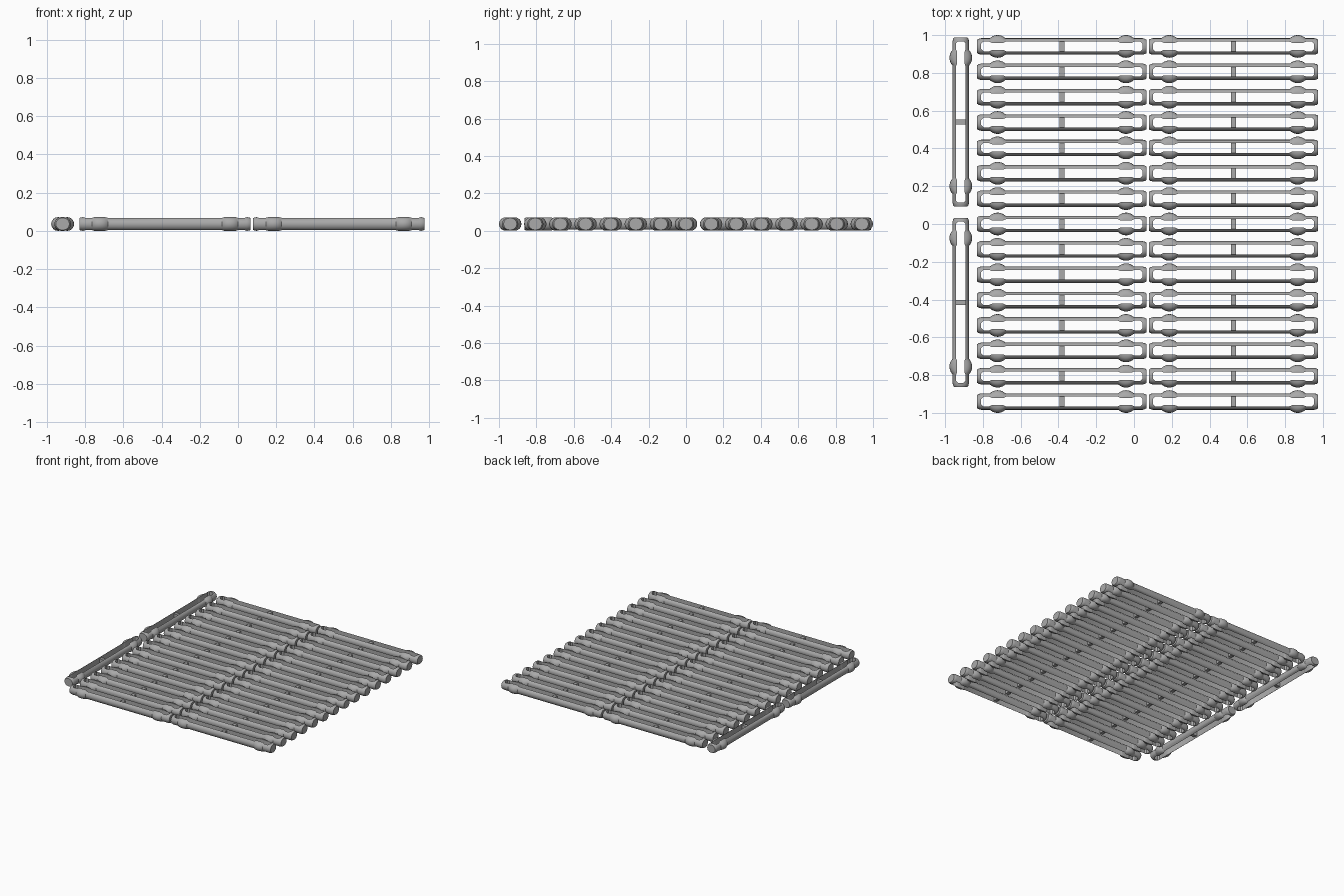
import bpy, bmesh, math

if "Cube" in bpy.data.objects:
    bpy.data.objects.remove(bpy.data.objects["Cube"])

HALF_LEN, HALF_W, H = 0.448, 0.0435, 0.072   # link half length, half width, height
KNOB_X, KNOB_R = 0.34, 0.06                  # side bulges near both ends
SLOT_X, SLOT_W, SLOT_KNOB = 0.427, 0.026, 0.019

grey = bpy.data.materials.new("grey metal")
grey.diffuse_color = (0.4, 0.4, 0.4, 1)
grey.use_nodes = True
grey.node_tree.nodes["Principled BSDF"].inputs["Base Color"].default_value = grey.diffuse_color


def half_width(x):
    d = abs(abs(x) - KNOB_X)
    knob = math.sqrt(KNOB_R ** 2 - d * d) if d < KNOB_R else 0
    return max(HALF_W, knob)


def section(x, w, r):
    """Rounded bar section: flat top and bottom, half-round sides."""
    pts = []
    for side, start in ((1, -90), (-1, 90)):
        for i in range(9):
            a = math.radians(start + i * 22.5)
            pts.append((x, side * (w - r) + r * math.cos(a), H / 2 + r * math.sin(a)))
    return pts


def new_object(name, bm):
    bmesh.ops.recalc_face_normals(bm, faces=bm.faces)
    me = bpy.data.meshes.new(name)
    bm.to_mesh(me)
    bm.free()
    me.materials.append(grey)
    ob = bpy.data.objects.new(name, me)
    bpy.context.collection.objects.link(ob)
    return ob


# Link body: sections lofted along x, with chamfered ends and bulges
knob = [KNOB_X + 0.0413 * i / 5 for i in range(-5, 6)]
pos = [(0, 0)] + [(x, 0) for x in knob] + [(0.428, 0), (0.441, 0.007), (HALF_LEN, 0.016)]
stations = [(-x, c) for x, c in reversed(pos[1:])] + pos
bm = bmesh.new()
rings = []
for x, c in stations:
    r = H / 2 - c * 0.3
    rings.append([bm.verts.new(p) for p in section(x, half_width(x) - c * 0.5, r)])
for a, b in zip(rings, rings[1:]):
    n = len(a)
    for i in range(n):
        j = (i + 1) % n
        bm.faces.new((a[i], a[j], b[j], b[i]))
bm.faces.new(rings[0])
bm.faces.new(rings[-1])
link = new_object("link", bm)

# Slot cutter: long rounded opening, narrower between the bulges
upper = [(SLOT_X, SLOT_W - 0.012), (SLOT_X - 0.012, SLOT_W), (KNOB_X + 0.045, SLOT_W),
         (KNOB_X + 0.03, SLOT_KNOB), (KNOB_X - 0.03, SLOT_KNOB), (KNOB_X - 0.045, SLOT_W)]
upper += [(-x, y) for x, y in reversed(upper)]
outline = upper + [(x, -y) for x, y in reversed(upper)]
bm = bmesh.new()
base = bm.faces.new([bm.verts.new((x, y, -0.1)) for x, y in outline])
top = bmesh.ops.extrude_face_region(bm, geom=[base])["geom"]
bmesh.ops.translate(bm, vec=(0, 0, 0.3), verts=[v for v in top if isinstance(v, bmesh.types.BMVert)])
cutter = new_object("slot_cutter", bm)
cutter.hide_render = True

mod = link.modifiers.new("slot", "BOOLEAN")
mod.operation, mod.solver, mod.object = "DIFFERENCE", "EXACT", cutter
bpy.context.view_layer.objects.active = link
link.select_set(True)
bpy.ops.object.modifier_apply(modifier="slot")
bpy.data.objects.remove(cutter)

# Crossbar in the middle of the slot
bm = bmesh.new()
bm.from_mesh(link.data)
bar = bmesh.ops.create_cube(bm, size=1)["verts"]
bmesh.ops.scale(bm, vec=(0.027, 0.056, 0.036), verts=bar)
bmesh.ops.translate(bm, vec=(0, 0, H / 2), verts=bar)
bm.to_mesh(link.data)
bm.free()
bpy.ops.object.shade_smooth_by_angle(angle=math.radians(30))


def place(name, x, y, turn=0):
    ob = link.copy()
    ob.name = name
    ob.location = (x, y, 0)
    ob.rotation_euler.z = turn
    bpy.context.collection.objects.link(ob)


# Two columns of fifteen links, and two turned links along the left side
for row in range(15):
    y = 0.94 - row * 0.94 / 7
    place("left_column_link", -0.382, y)
    place("right_column_link", 0.527, y)
for y in (0.54, -0.415):
    place("side_link", -0.917, y, math.pi / 2)
bpy.data.objects.remove(link)
